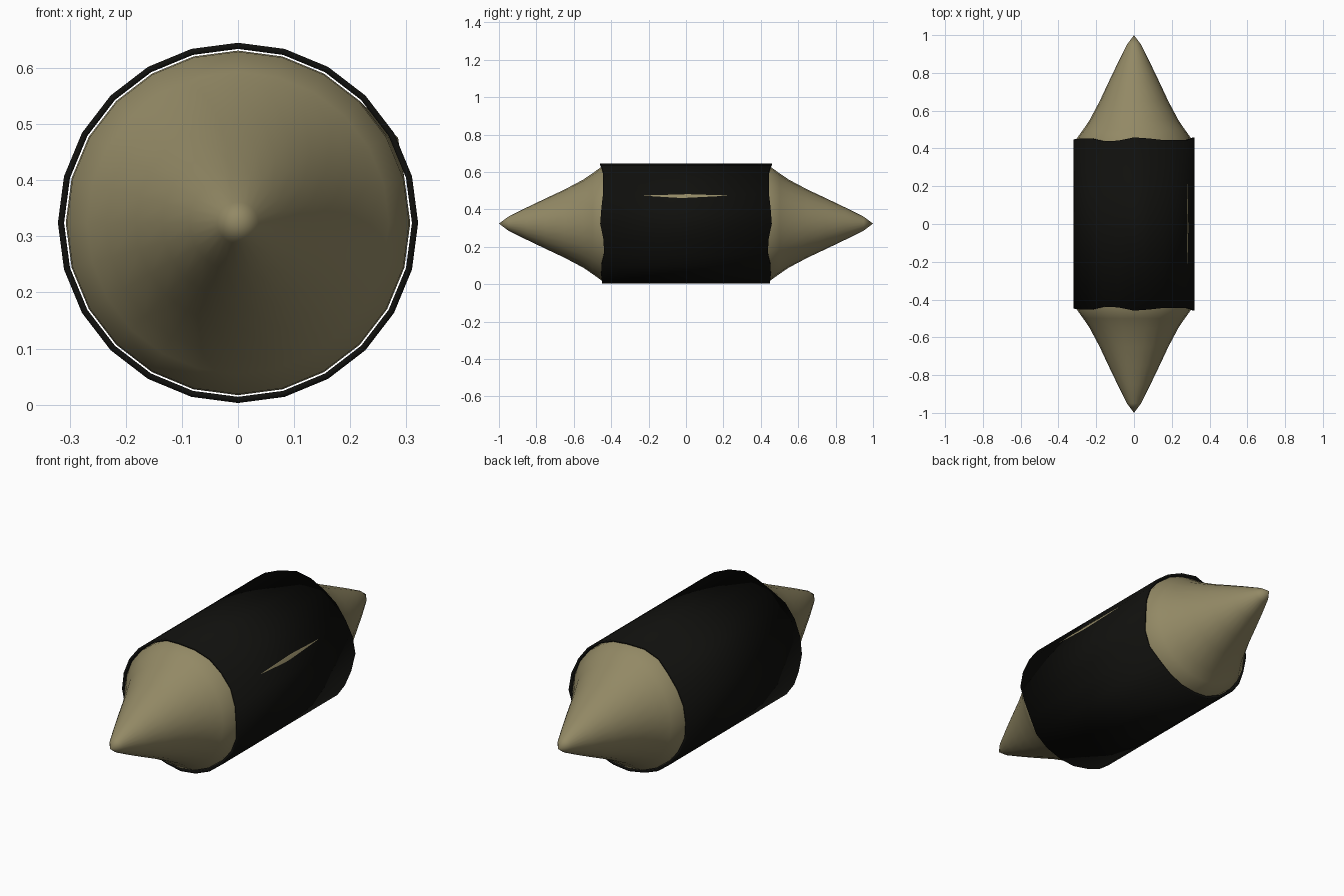
import bpy, bmesh, math

if "Cube" in bpy.data.objects:
    bpy.data.objects.remove(bpy.data.objects["Cube"])

SIDES, R, CZ = 24, 0.321, 0.324


def material(name, col):
    m = bpy.data.materials.new(name)
    m.diffuse_color = (*col, 1)
    m.use_nodes = True
    m.node_tree.nodes["Principled BSDF"].inputs["Base Color"].default_value = m.diffuse_color
    return m


def lathe(name, rings, point, mat, closed_tips=False):
    """Skin rings along y; point(i, ring) gives a vertex position."""
    bm = bmesh.new()
    loops = [[bm.verts.new(point(i, r)) for i in range(SIDES)] for r in rings]
    for a, b in zip(loops, loops[1:]):
        for i in range(SIDES):
            j = (i + 1) % SIDES
            bm.faces.new((a[i], a[j], b[j], b[i]))
    if closed_tips:
        for loop, y in ((loops[0], -1), (loops[-1], 1)):
            tip = bm.verts.new((0, y, CZ))
            for i in range(SIDES):
                bm.faces.new((loop[i], loop[(i + 1) % SIDES], tip))
    bmesh.ops.recalc_face_normals(bm, faces=bm.faces)
    me = bpy.data.meshes.new(name)
    bm.to_mesh(me)
    bm.free()
    ob = bpy.data.objects.new(name, me)
    bpy.context.collection.objects.link(ob)
    me.materials.append(mat)
    bpy.ops.object.select_all(action='DESELECT')
    ob.select_set(True)
    bpy.context.view_layer.objects.active = ob
    bpy.ops.object.shade_smooth_by_angle(angle=math.radians(40))
    return ob


tan = material("tan_filling", (0.29, 0.25, 0.13))
black = material("dark_wrap", (0.005, 0.005, 0.004))

# Spindle-shaped filling, with a slight ridge showing through the wrap
half = [(0.22, 0.307), (0.40, 0.307), (0.45, 0.305), (0.50, 0.269), (0.55, 0.235),
        (0.65, 0.182), (0.75, 0.135), (0.85, 0.087), (0.95, 0.037)]
rings = [(-y, r) for y, r in reversed(half)] + [(0, 0.307)] + half
ridge = {0: 0.323, 0.22: 0.320}


def filling_point(i, ring):
    y, r = ring
    a = math.tau * i / SIDES
    if i == 2 and abs(y) in ridge:
        a, r = math.radians(28), ridge[abs(y)]
    return (r * math.cos(a), y, CZ + r * math.sin(a))


lathe("filling", rings, filling_point, tan, closed_tips=True)


# Dark wrap: thin open tube with uneven ends
def wrap_point(i, side):
    a = math.tau * i / SIDES
    y = side * (0.448 + 0.008 * math.sin(5 * a + 0.8) + 0.005 * math.cos(8 * a))
    return (R * math.cos(a), y, CZ + R * math.sin(a))


wrap = lathe("wrap", (-1, 1), wrap_point, black)
shell = wrap.modifiers.new("thickness", 'SOLIDIFY')
shell.thickness = 0.011
shell.offset = -1
